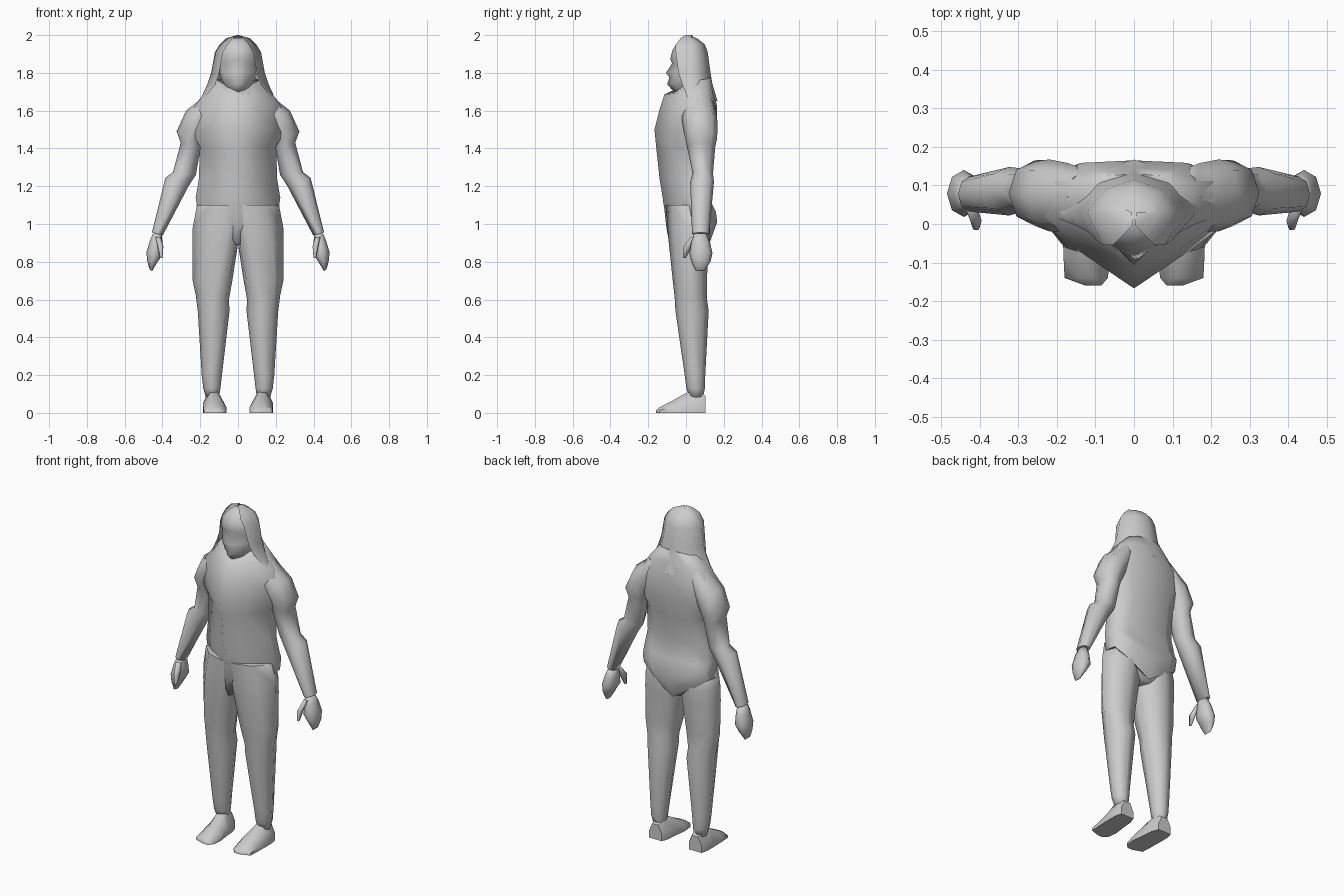
import bpy, bmesh, math

grey = bpy.data.materials.new("plain grey")
grey.diffuse_color = (0.6, 0.6, 0.6, 1)


def loft(name, rings, closed=True, caps=True, angle=80):
    """Skin a list of equally long point rings."""
    bm = bmesh.new()
    rows = [[bm.verts.new(p) for p in r] for r in rings]
    n = len(rows[0])
    for a, b in zip(rows, rows[1:]):
        for i in range(n if closed else n - 1):
            j = (i + 1) % n
            bm.faces.new((a[i], a[j], b[j], b[i]))
    if caps:
        bm.faces.new(rows[0])
        bm.faces.new(rows[-1])
    bmesh.ops.remove_doubles(bm, verts=bm.verts, dist=0.0005)
    bmesh.ops.recalc_face_normals(bm, faces=bm.faces)
    me = bpy.data.meshes.new(name)
    bm.to_mesh(me)
    bm.free()
    me.shade_smooth()
    me.set_sharp_from_angle(angle=math.radians(angle))
    me.materials.append(grey)
    ob = bpy.data.objects.new(name, me)
    bpy.context.collection.objects.link(ob)
    return ob


def mirrored(ob):
    ob.modifiers.new("mirror", 'MIRROR')


def mirror_ring(half):
    """Front-to-back half outline (first and last on x = 0) to full ring."""
    return half + [(-x, y, z) for x, y, z in half[-2:0:-1]]


def torso_ring(zf, zs, zb, w, f, s, b):
    """Wedge-fronted section: front, side and back z, half width, front, side, back y."""
    return mirror_ring([
        (0, f, zf), (w * 0.5, f * 0.5 + s * 0.5 - 0.004, (zf + zs) / 2), (w, s, zs),
        (w * 0.95, s * 0.35 + b * 0.65, zs), (w * 0.6, b * 0.96, zs * 0.6 + zb * 0.4), (0, b, zb)])


def limb_ring(zi, zo, xi, xo, y0, y1, shift=0.0, n=8):
    """Rounded section between x and y limits, tilted from inner to outer z.
    shift moves the front ridge inwards."""
    out = []
    for k in range(n):
        a = math.tau * k / n
        u, v = math.cos(a) * 0.5 + 0.5, math.sin(a) * 0.5 + 0.5
        x = xi + (xo - xi) * u - shift * max(0, -math.sin(a)) ** 2
        out.append((x, y0 + (y1 - y0) * v, zi + (zo - zi) * u))
    return out


# Jacket body, with a rear hem dropping to a point
loft("jacket", [torso_ring(*r) for r in [
    (1.70, 1.765, 1.78, 0.12, -0.055, 0.03, 0.13),
    (1.685, 1.70, 1.72, 0.175, -0.115, 0.03, 0.145),
    (1.60, 1.62, 1.62, 0.23, -0.142, 0.015, 0.165),
    (1.50, 1.49, 1.50, 0.25, -0.167, 0.01, 0.16),
    (1.40, 1.41, 1.38, 0.202, -0.157, 0.005, 0.147),
    (1.24, 1.24, 1.24, 0.207, -0.14, 0.01, 0.12),
    (1.13, 1.14, 1.12, 0.224, -0.122, 0.02, 0.13),
    (1.10, 1.10, 1.01, 0.218, -0.119, 0.02, 0.165),
    (1.085, 1.04, 0.90, 0.226, -0.112, 0.03, 0.125)]])

# Trouser seat
loft("trouser_seat", [torso_ring(*r) for r in [
    (1.10, 1.10, 1.05, 0.212, -0.117, 0.02, 0.12),
    (0.99, 0.99, 0.98, 0.20, -0.105, 0.03, 0.125),
    (0.89, 0.90, 0.90, 0.05, -0.088, 0.03, 0.10)]])

# Trouser legs, meeting at the crotch
mirrored(loft("trouser_leg", [limb_ring(*r) for r in [
    (1.10, 1.10, -0.01, 0.217, -0.105, 0.12, 0.08),
    (0.96, 0.98, -0.008, 0.24, -0.098, 0.128, 0.07),
    (0.88, 0.90, 0.002, 0.242, -0.09, 0.122, 0.05),
    (0.70, 0.70, 0.03, 0.24, -0.07, 0.11, 0.03),
    (0.60, 0.62, 0.048, 0.223, -0.06, 0.11, 0.01),
    (0.54, 0.54, 0.045, 0.213, -0.056, 0.12, 0),
    (0.20, 0.20, 0.085, 0.192, -0.007, 0.102, 0),
    (0.13, 0.13, 0.093, 0.184, 0.002, 0.10, 0),
    (0.08, 0.08, 0.10, 0.17, 0.02, 0.09, 0)]]))

# Shoes, lofted from heel to toe
shoe = []
for y, x0, x1, top in [(0.102, 0.09, 0.175, 0.09), (0.06, 0.075, 0.185, 0.12),
                       (0.0, 0.07, 0.185, 0.105), (-0.08, 0.06, 0.183, 0.06),
                       (-0.14, 0.068, 0.18, 0.03), (-0.16, 0.09, 0.12, 0.012)]:
    m = (x0 + x1) / 2
    shoe.append([(x0, y, 0), (x1, y, 0), (x1, y, top * 0.45),
                 (m + 0.02, y, top), (m - 0.02, y, top), (x0, y, top * 0.45)])
mirrored(loft("shoe", shoe, angle=50))

# Sleeves, with the flared forearm cuff below the elbow
mirrored(loft("sleeve", [limb_ring(*r) for r in [
    (1.62, 1.70, 0.08, 0.172, 0.0, 0.14),
    (1.55, 1.65, 0.13, 0.212, -0.02, 0.158),
    (1.48, 1.60, 0.16, 0.275, -0.02, 0.167),
    (1.42, 1.49, 0.19, 0.325, -0.005, 0.165),
    (1.39, 1.43, 0.20, 0.303, 0.005, 0.155),
    (1.26, 1.275, 0.223, 0.344, 0.035, 0.143),
    (1.20, 1.245, 0.262, 0.384, 0.022, 0.148),
    (0.94, 0.955, 0.398, 0.456, 0.032, 0.123)]]))

# Hands and thumbs
mirrored(loft("hand", [limb_ring(*r) for r in [
    (0.95, 0.95, 0.403, 0.45, 0.043, 0.107),
    (0.90, 0.91, 0.400, 0.467, 0.028, 0.127),
    (0.84, 0.85, 0.397, 0.485, 0.018, 0.14),
    (0.80, 0.80, 0.425, 0.48, 0.028, 0.13),
    (0.75, 0.76, 0.455, 0.468, 0.05, 0.10)]]))
mirrored(loft("thumb", [limb_ring(*r, n=6) for r in [
    (0.93, 0.93, 0.408, 0.437, 0.02, 0.065),
    (0.88, 0.88, 0.395, 0.425, -0.017, 0.035),
    (0.82, 0.82, 0.40, 0.415, -0.017, 0.0)]]))

# Head: z, half width, front y, cheek y, back y
head = []
for z, w, f, c, b in [(1.68, 0.05, -0.03, -0.01, 0.09), (1.712, 0.06, -0.075, -0.05, 0.09),
                      (1.74, 0.08, -0.10, -0.06, 0.09), (1.775, 0.095, -0.088, -0.065, 0.09),
                      (1.80, 0.10, -0.106, -0.06, 0.09), (1.85, 0.105, -0.074, -0.05, 0.09),
                      (1.875, 0.105, -0.083, -0.066, 0.09), (1.92, 0.10, -0.072, -0.055, 0.08),
                      (1.955, 0.08, -0.05, -0.04, 0.06), (1.985, 0.03, -0.015, -0.01, 0.02)]:
    head.append(mirror_ring([(0, f, z), (w * 0.45, c, z), (w * 0.85, c * 0.5, z),
                             (w, 0.03, z), (0, b, z)]))
loft("head", head)

# Long hair spreading onto the shoulders, open around the face:
# z, half width, front edge x, front edge y, back y
hair = []
for z, w, ex, ey, b in [(2.0, 0.006, 0.003, -0.004, 0.012), (1.982, 0.065, 0.03, -0.03, 0.06),
                        (1.95, 0.097, 0.055, -0.055, 0.10), (1.91, 0.122, 0.08, -0.055, 0.115),
                        (1.80, 0.142, 0.10, -0.04, 0.13), (1.74, 0.162, 0.12, -0.02, 0.14),
                        (1.69, 0.185, 0.16, 0.0, 0.155), (1.65, 0.205, 0.20, 0.015, 0.167)]:
    half = [(ex, ey, z), (w, 0.03, z), (w * 0.6, b * 0.78, z), (0, b, z)]
    hair.append(half + [(-x, y, q) for x, y, q in half[-2::-1]])
loft("hair", hair, closed=False, caps=False)
